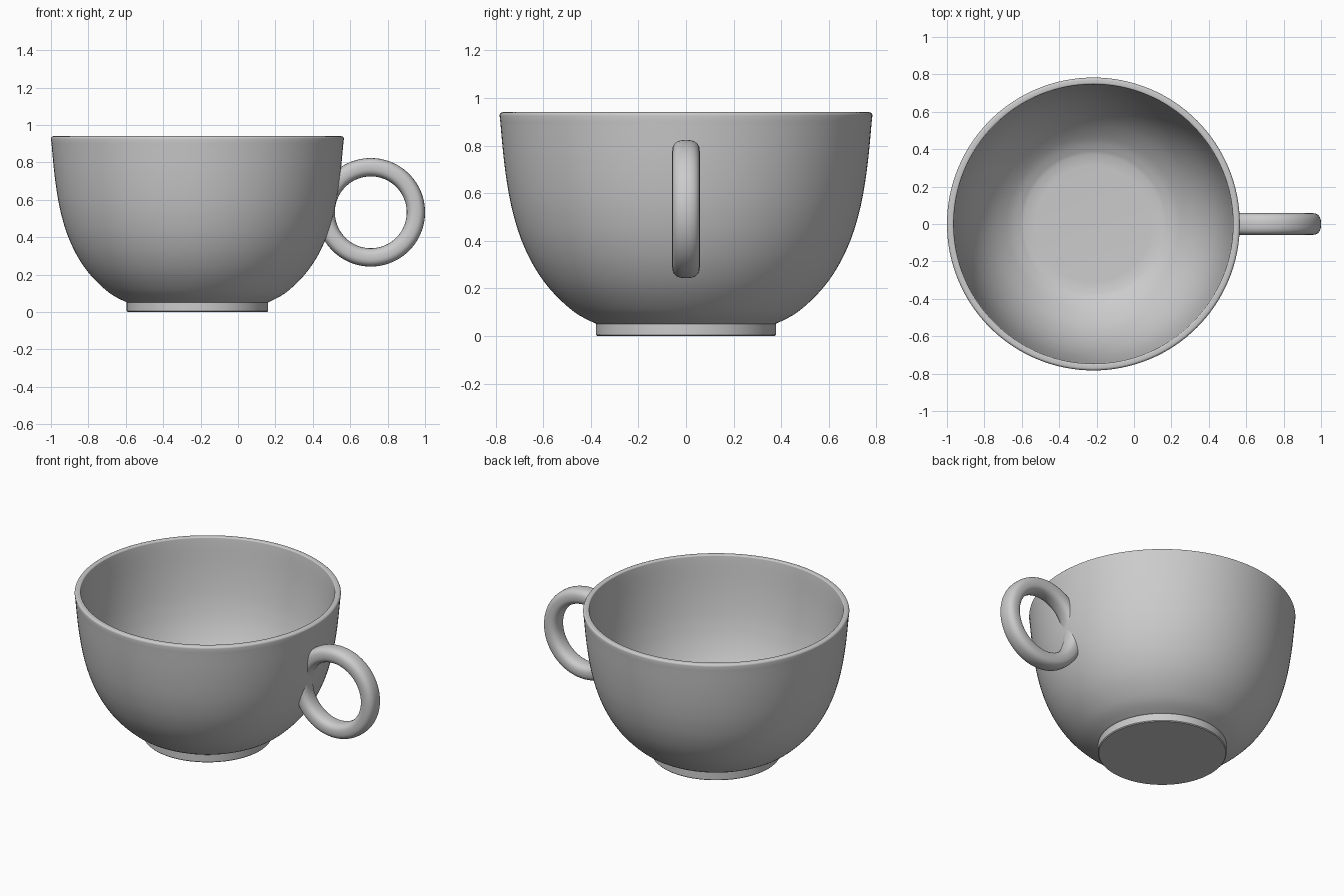
import bpy, bmesh
from math import sin, cos, pi, radians, copysign, hypot

old = bpy.data.objects.get("Cube")
if old:
    bpy.data.objects.remove(old, do_unlink=True)

CUP_X = -0.217      # axis of the bowl
WALL = 0.036        # wall thickness

grey = bpy.data.materials.new("grey_ceramic")
grey.use_nodes = True
colour = (0.6, 0.6, 0.6, 1)
grey.diffuse_color = colour
grey.node_tree.nodes["Principled BSDF"].inputs["Base Color"].default_value = colour


def finish(name, bm, angle):
    bmesh.ops.recalc_face_normals(bm, faces=bm.faces)
    mesh = bpy.data.meshes.new(name)
    bm.to_mesh(mesh)
    bm.free()
    mesh.materials.append(grey)
    obj = bpy.data.objects.new(name, mesh)
    bpy.context.collection.objects.link(obj)
    bpy.ops.object.select_all(action="DESELECT")
    obj.select_set(True)
    bpy.context.view_layer.objects.active = obj
    bpy.ops.object.shade_smooth_by_angle(angle=radians(angle))
    return obj


def lathe(name, profile, angle=40):
    bm = bmesh.new()
    verts = [bm.verts.new((r, 0, z)) for r, z in profile]
    edges = [bm.edges.new(pair) for pair in zip(verts, verts[1:])]
    bmesh.ops.spin(bm, geom=verts + edges, axis=(0, 0, 1), cent=(0, 0, 0),
                   angle=2 * pi, steps=128, use_merge=True)
    bmesh.ops.remove_doubles(bm, verts=bm.verts, dist=1e-5)
    obj = finish(name, bm, angle)
    obj.location.x = CUP_X
    return obj


# Outer bowl curve, smoothed through a few measured radii
KNOTS = [(0.375, 0.05), (0.468, 0.1), (0.565, 0.19), (0.637, 0.29), (0.69, 0.4),
         (0.725, 0.51), (0.748, 0.62), (0.766, 0.75), (0.78, 0.9)]


def smooth_curve(points, steps=5):
    pts = [points[0]] + points + [points[-1]]
    out = []
    for a, b, c, d in zip(pts, pts[1:], pts[2:], pts[3:]):
        for i in range(steps):
            t = i / steps
            out.append(tuple(0.5 * (2 * q + (s - p) * t + (2 * p - 5 * q + 4 * s - u) * t * t
                                    + (3 * q - p - 3 * s + u) * t ** 3)
                             for p, q, s, u in zip(a, b, c, d)))
    return out + [points[-1]]


outer = smooth_curve(KNOTS)

# Inner surface is the outer curve moved inward along its normal
inner = []
for p, q in zip(outer, outer[1:]):
    dr, dz = q[0] - p[0], q[1] - p[1]
    n = hypot(dr, dz)
    inner.append((p[0] - dz / n * WALL, p[1] + dr / n * WALL))
FLOOR = 0.085
inner = [p for p in inner if p[1] > FLOOR]

# Rounded rim
ROUND = 0.014
rim = []
for centre, start in ((0.783 - ROUND, 0), (0.747 + ROUND * 0.6, pi / 2)):
    for i in range(6):
        a = start + i / 5 * pi / 2
        k = ROUND if start == 0 else ROUND * 0.6
        rim.append((centre + k * cos(a), 0.94 - k + k * sin(a)))

lathe("bowl", [(0, 0.05)] + outer + rim + inner[::-1] + [(0.31, FLOOR), (0, FLOOR)])
lathe("foot", [(0, 0), (0.373, 0), (0.378, 0.005), (0.378, 0.056), (0, 0.056)], 30)


# Ring handle, trimmed where it meets the inside of the wall
def mid_wall(z):
    for p, q in zip(outer, outer[1:]):
        if p[1] <= z <= q[1]:
            return p[0] + (q[0] - p[0]) * (z - p[1]) / (q[1] - p[1]) - WALL / 2
    return outer[-1][0]


def rounded(v):
    return copysign(abs(v) ** 0.78, v)


SEGMENTS, SIDES = 128, 32
bm = bmesh.new()
rings, buried = [], set()
for i in range(SEGMENTS):
    a = 2 * pi * i / SEGMENTS
    ring = []
    for j in range(SIDES):
        b = 2 * pi * j / SIDES
        r = 0.241 + 0.049 * rounded(cos(b))
        x, y, z = 0.71 + r * cos(a), 0.058 * rounded(sin(b)), 0.533 + r * sin(a)
        reach, limit = hypot(x - CUP_X, y), mid_wall(z)
        v = bm.verts.new((x, y, z))
        if reach < limit:
            v.co.x = CUP_X + (x - CUP_X) * limit / reach
            v.co.y = y * limit / reach
            buried.add(v)
        ring.append(v)
    rings.append(ring)
for i in range(SEGMENTS):
    for j in range(SIDES):
        m, n = (i + 1) % SEGMENTS, (j + 1) % SIDES
        face = (rings[i][j], rings[m][j], rings[m][n], rings[i][n])
        if not all(v in buried for v in face):
            bm.faces.new(face)
bmesh.ops.delete(bm, geom=[v for v in bm.verts if not v.link_faces], context="VERTS")
finish("handle", bm, 60)
